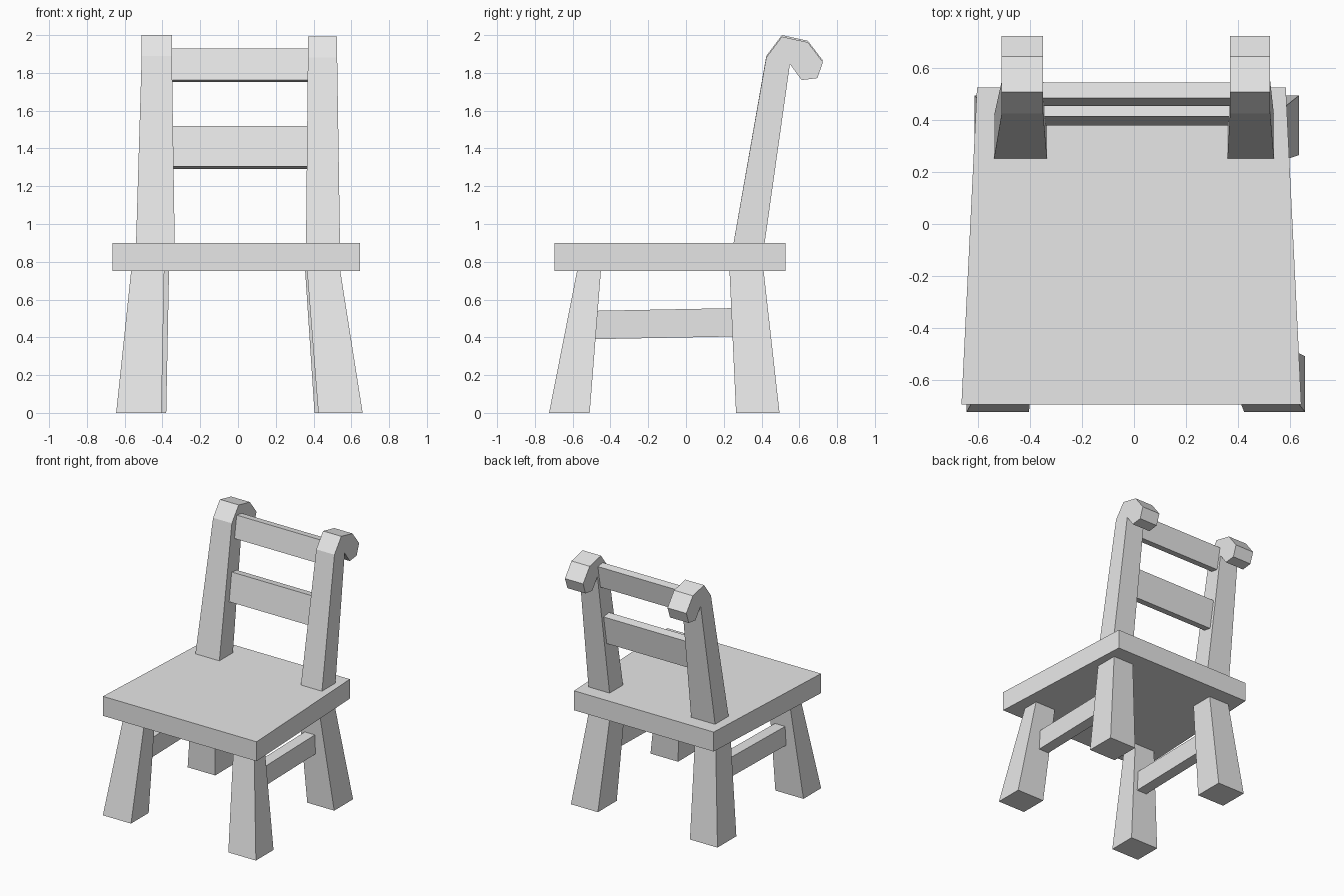
import bpy

cube = bpy.data.objects.get("Cube")
if cube:
    bpy.data.objects.remove(cube, do_unlink=True)

grey = bpy.data.materials.new("plain_grey")
grey.use_nodes = True
grey.diffuse_color = (0.8, 0.8, 0.8, 1)
grey.node_tree.nodes["Principled BSDF"].inputs["Base Color"].default_value = (0.8, 0.8, 0.8, 1)


def loft(name, start, end):
    """Flat-faced solid joining two matching loops of points."""
    n = len(start)
    faces = [tuple(range(n)), tuple(range(2 * n - 1, n - 1, -1))]
    faces += [(i, i + n, (i + 1) % n + n, (i + 1) % n) for i in range(n)]
    mesh = bpy.data.meshes.new(name)
    mesh.from_pydata(start + end, [], faces)
    mesh.materials.append(grey)
    obj = bpy.data.objects.new(name, mesh)
    bpy.context.collection.objects.link(obj)
    # Consistent outward normals
    import bmesh
    bm = bmesh.new()
    bm.from_mesh(mesh)
    bmesh.ops.recalc_face_normals(bm, faces=bm.faces)
    bm.to_mesh(mesh)
    bm.free()
    return obj


def rect(x0, x1, y0, y1, z):
    return [(x0, y0, z), (x1, y0, z), (x1, y1, z), (x0, y1, z)]


def crosswise(name, x0, x1, profile):
    """Extrude a side profile of (y, z) points across x."""
    return loft(name, [(x0, y, z) for y, z in profile], [(x1, y, z) for y, z in profile])


# Seat, slightly wider at the front
loft("seat",
     [(-0.665, -0.695, 0.75), (0.645, -0.695, 0.75), (0.585, 0.527, 0.75), (-0.605, 0.527, 0.75)],
     [(-0.665, -0.695, 0.9), (0.645, -0.695, 0.9), (0.585, 0.527, 0.9), (-0.605, 0.527, 0.9)])

# Splayed, tapering legs: x range at foot, x range at seat
front_y, back_y = ((-0.725, -0.51), (-0.575, -0.45)), ((0.265, 0.495), (0.23, 0.41))
legs = {
    "front_right_leg": ((-0.645, -0.405), (-0.565, -0.39), front_y),
    "front_left_leg": ((0.425, 0.66), (0.365, 0.54), front_y),
    "back_right_leg": ((-0.615, -0.38), (-0.54, -0.365), back_y),
    "back_left_leg": ((0.405, 0.635), (0.355, 0.53), back_y),
}
for name, (foot_x, top_x, (foot_y, top_y)) in legs.items():
    loft(name, rect(*foot_x, *foot_y, 0), rect(*top_x, *top_y, 0.76))

# Back posts with a scrolled top; the shaft narrows upward
scroll = [(0.25, 0.89), (0.425, 1.89), (0.508, 2.0), (0.645, 1.97), (0.725, 1.865),
          (0.695, 1.78), (0.612, 1.77), (0.55, 1.855), (0.415, 0.89)]
posts = {
    "right_post": ((-0.54, -0.335), (-0.51, -0.35), 0),
    "left_post": ((0.36, 0.54), (0.37, 0.525), 0.008),
}
for name, (low, high, drop) in posts.items():
    sides = [[(low[s] if z < 1 else high[s], y, z if z < 1 else z - drop)
              for y, z in scroll] for s in (0, 1)]
    loft(name, *sides)

# Leaning back rails
crosswise("upper_back_rail", -0.37, 0.39,
          [(0.455, 1.762), (0.485, 1.93), (0.545, 1.922), (0.515, 1.752)])
crosswise("lower_back_rail", -0.36, 0.38,
          [(0.38, 1.305), (0.415, 1.52), (0.48, 1.51), (0.445, 1.292)])

# Side stretchers between the legs
for name, x in (("right_stretcher", -0.475), ("left_stretcher", 0.445)):
    crosswise(name, x - 0.043, x + 0.043,
              [(-0.5, 0.39), (-0.5, 0.54), (0.27, 0.555), (0.27, 0.405)])
